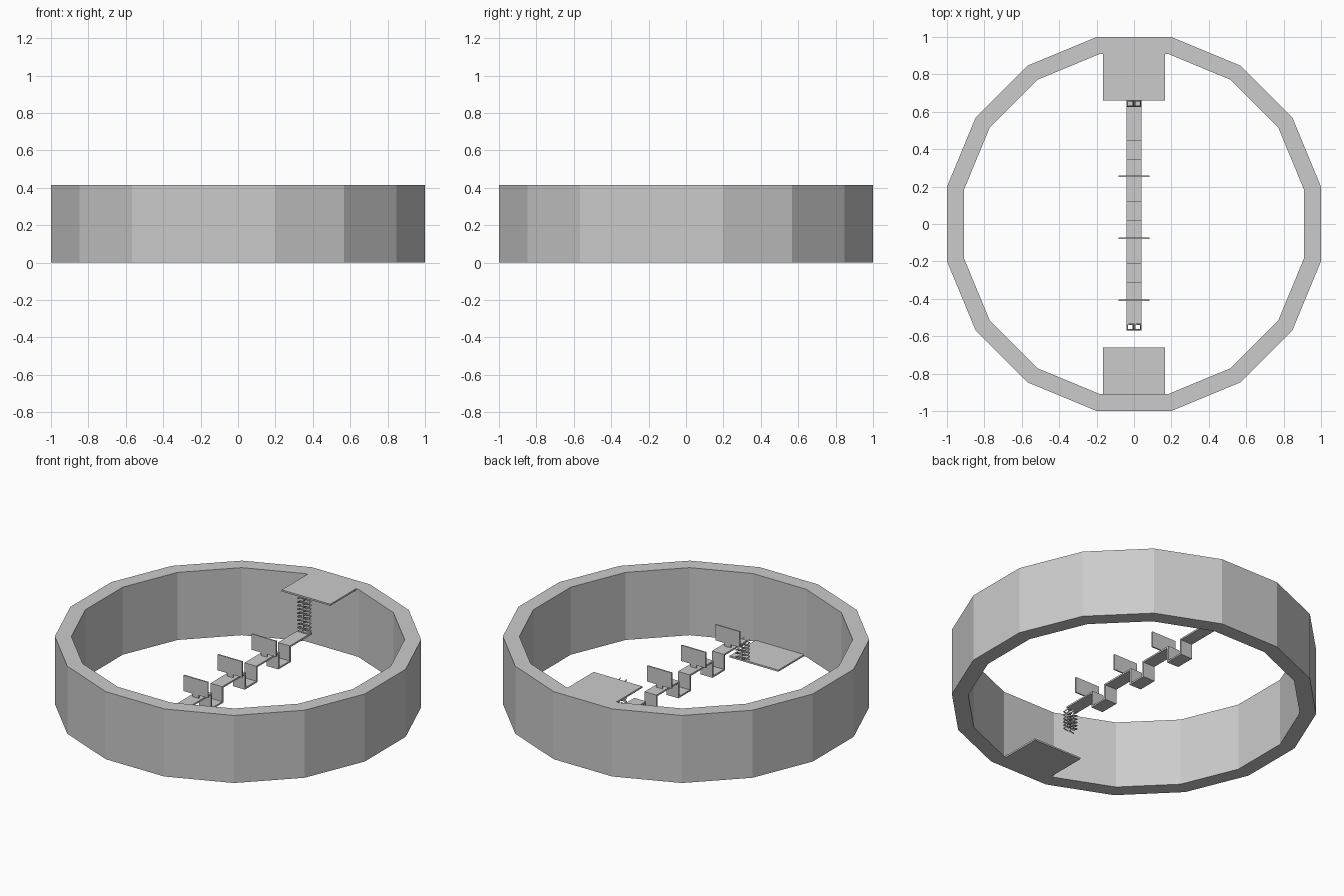
import bpy, bmesh, math

if "Cube" in bpy.data.objects:
    bpy.data.objects.remove(bpy.data.objects["Cube"])

grey = bpy.data.materials.new("light grey")
grey.diffuse_color = (0.6, 0.6, 0.6, 1)
grey.use_nodes = True
grey.node_tree.nodes["Principled BSDF"].inputs["Base Color"].default_value = grey.diffuse_color
H = 0.415


def add_mesh(name, bm):
    bmesh.ops.recalc_face_normals(bm, faces=bm.faces[:])
    me = bpy.data.meshes.new(name)
    bm.to_mesh(me)
    bm.free()
    me.materials.append(grey)
    ob = bpy.data.objects.new(name, me)
    bpy.context.collection.objects.link(ob)
    return ob


def box(name, x0, x1, y0, y1, z0, z1):
    bm = bmesh.new()
    bmesh.ops.create_cube(bm, size=1)
    for v in bm.verts:
        v.co = ((x0 + x1) / 2 + v.co.x * (x1 - x0),
                (y0 + y1) / 2 + v.co.y * (y1 - y0),
                (z0 + z1) / 2 + v.co.z * (z1 - z0))
    return add_mesh(name, bm)


# Sixteen-sided ring wall
bm = bmesh.new()
loops = []
for apothem, z in ((1, 0), (1, H), (0.91, H), (0.91, 0)):
    r = apothem / math.cos(math.pi / 16)
    loops.append([bm.verts.new((r * math.cos((i + 0.5) * math.pi / 8),
                                r * math.sin((i + 0.5) * math.pi / 8), z))
                  for i in range(16)])
for k in range(4):
    a, b = loops[k], loops[(k + 1) % 4]
    for i in range(16):
        j = (i + 1) % 16
        bm.faces.new((a[i], a[j], b[j], b[i]))
add_mesh("ring_wall", bm)

# Landing plates: upper one at the back, lower one at the front
box("upper_landing", -0.165, 0.165, 0.66, 0.93, H - 0.01, H)
box("lower_landing", -0.165, 0.165, -0.93, -0.66, 0, 0.01)

# Walkway: flat strip with three square dips, extruded across x
TOP, DIP, T = 0.207, 0.115, 0.01
upper, lower = [(0.66, TOP)], [(0.66, TOP - T)]
for y in (0.445, 0.12, -0.21):
    upper += [(y, TOP), (y, DIP), (y - 0.1, DIP), (y - 0.1, TOP)]
    lower += [(y + T, TOP - T), (y + T, DIP - T),
              (y - 0.1 - T, DIP - T), (y - 0.1 - T, TOP - T)]
upper.append((-0.535, TOP))
lower.append((-0.535, TOP - T))
bm = bmesh.new()
rows = [[[bm.verts.new((x, y, z)) for y, z in line] for line in (upper, lower)]
        for x in (-0.04, 0.04)]
(lu, ll), (ru, rl) = rows
n = len(upper)
for i in range(n - 1):
    for a, b in ((lu, ru), (ll, rl), (lu, ll), (ru, rl)):
        bm.faces.new((a[i], a[i + 1], b[i + 1], b[i]))
for i in (0, n - 1):
    bm.faces.new((lu[i], ru[i], rl[i], ll[i]))
add_mesh("walkway", bm)

# Upright panels on short posts
for y in (0.255, -0.075, -0.407):
    box("panel", -0.083, 0.083, y - 0.004, y + 0.004, 0.225, 0.322)
    box("panel_post", -0.02, 0.02, y - 0.004, y + 0.004, TOP - 0.002, 0.23)


# Paired square coils at both ends of the walkway
def coil(name, cx, cy, z0, z1, turns):
    cu = bpy.data.curves.new(name, 'CURVE')
    cu.dimensions = '3D'
    cu.bevel_depth = 0.0045
    cu.bevel_resolution = 0
    cu.use_fill_caps = True
    sp = cu.splines.new('POLY')
    count = turns * 4 + 1
    sp.points.add(count - 1)
    for i, p in enumerate(sp.points):
        sx, sy = ((-1, -1), (1, -1), (1, 1), (-1, 1))[i % 4]
        p.co = (cx + sx * 0.016, cy + sy * 0.014,
                z0 + (z1 - z0) * i / (count - 1), 1)
    cu.materials.append(grey)
    ob = bpy.data.objects.new(name, cu)
    bpy.context.collection.objects.link(ob)


for x in (-0.02, 0.02):
    coil("upper_coil", x, 0.643, TOP, H - 0.006, 9)
    coil("lower_coil", x, -0.551, 0.075, TOP - 0.005, 6)
